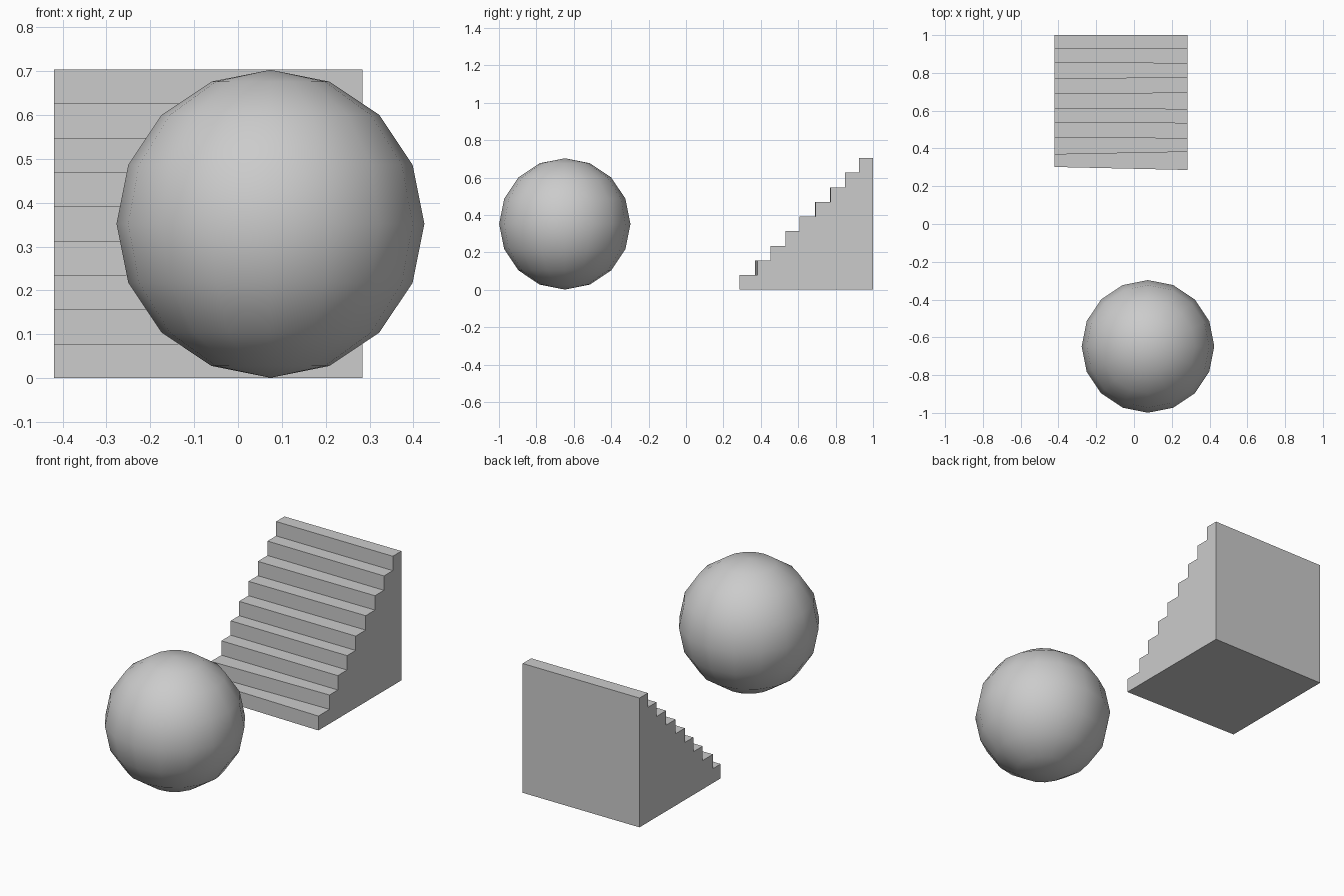
import bpy, bmesh

if "Cube" in bpy.data.objects:
    bpy.data.objects.remove(bpy.data.objects["Cube"])

# Ball: low-poly UV sphere with smooth shading
bpy.ops.mesh.primitive_uv_sphere_add(segments=16, ring_count=8, radius=0.351,
                                     location=(0.074, -0.648, 0.352))
ball = bpy.context.object
ball.name = "ball"
bpy.ops.object.shade_smooth()

# Staircase: stepped side profile, slightly uneven step fronts left to right
X_LEFT, X_RIGHT, BACK, HEIGHT = -0.42, 0.284, 1.0, 0.704
left_fronts = [0.302, 0.368, 0.457, 0.537, 0.610, 0.690, 0.770, 0.854, 0.928]
right_fronts = [0.286, 0.382, 0.453, 0.533, 0.607, 0.693, 0.773, 0.850, 0.926]
rise = HEIGHT / len(left_fronts)


def side_profile(fronts):
    pts = [(BACK, 0.0)]
    for i, y in enumerate(fronts):
        pts += [(y, i * rise), (y, (i + 1) * rise)]
    return pts + [(BACK, HEIGHT)]


bm = bmesh.new()
left = [bm.verts.new((X_LEFT, y, z)) for y, z in side_profile(left_fronts)]
right = [bm.verts.new((X_RIGHT, y, z)) for y, z in side_profile(right_fronts)]
bm.faces.new(left)
bm.faces.new(right[::-1])
for i in range(len(left)):
    j = (i + 1) % len(left)
    bm.faces.new((left[i], right[i], right[j], left[j]))
bmesh.ops.recalc_face_normals(bm, faces=bm.faces)
mesh = bpy.data.meshes.new("staircase")
bm.to_mesh(mesh)
bm.free()
stairs = bpy.data.objects.new("staircase", mesh)
bpy.context.collection.objects.link(stairs)
